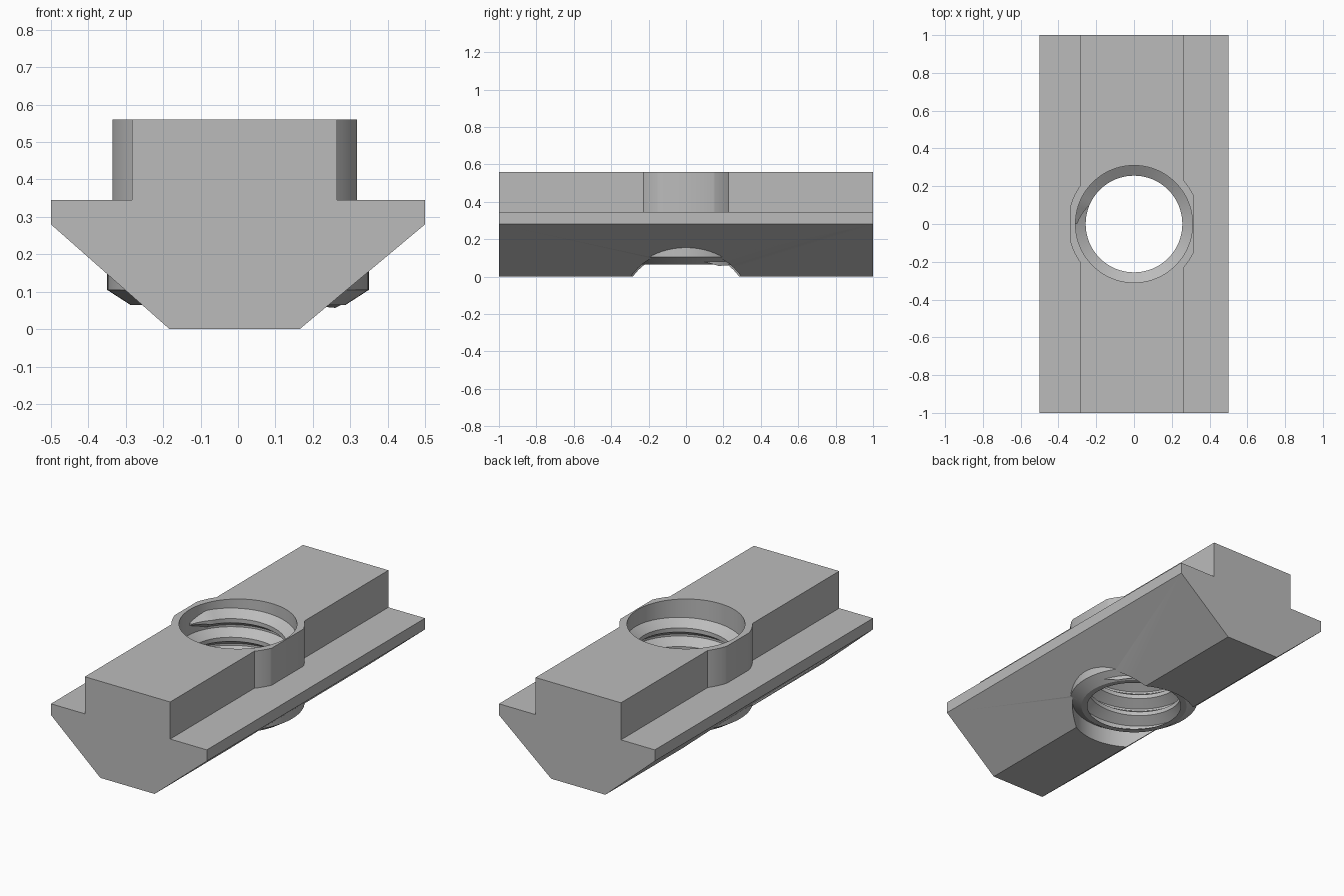
import bpy, bmesh, math

cube = bpy.data.objects.get("Cube")
if cube:
    bpy.data.objects.remove(cube, do_unlink=True)

steel = bpy.data.materials.new("steel_grey")
steel.use_nodes = True
grey = (0.5, 0.5, 0.5, 1)
steel.diffuse_color = grey
steel.node_tree.nodes["Principled BSDF"].inputs["Base Color"].default_value = grey


def make(name, bm):
    bmesh.ops.recalc_face_normals(bm, faces=bm.faces)
    mesh = bpy.data.meshes.new(name)
    bm.to_mesh(mesh)
    bm.free()
    mesh.materials.append(steel)
    obj = bpy.data.objects.new(name, mesh)
    bpy.context.collection.objects.link(obj)
    return obj


def lathe(name, profile, sides=96):
    """Closed solid of revolution from (radius, height) pairs."""
    bm = bmesh.new()
    rings = [[bm.verts.new((r * math.cos(2 * math.pi * i / sides),
                            r * math.sin(2 * math.pi * i / sides), z))
              for i in range(sides)] for r, z in profile]
    for a, b in zip(rings, rings[1:]):
        for i in range(sides):
            j = (i + 1) % sides
            bm.faces.new((a[i], a[j], b[j], b[i]))
    bm.faces.new(rings[0])
    bm.faces.new(rings[-1])
    return make(name, bm)


def combine(target, other, operation):
    """Apply a boolean and discard the helper."""
    mod = target.modifiers.new("combine", 'BOOLEAN')
    mod.operation = operation
    mod.solver = 'EXACT'
    mod.object = other
    bpy.context.view_layer.objects.active = target
    bpy.ops.object.modifier_apply(modifier=mod.name)
    bpy.data.objects.remove(other, do_unlink=True)


def smooth(obj, degrees):
    bpy.ops.object.select_all(action='DESELECT')
    obj.select_set(True)
    bpy.context.view_layer.objects.active = obj
    bpy.ops.object.shade_smooth_by_angle(angle=math.radians(degrees))


# Slot nut body: extruded T profile with sloping flanks
TOP = 0.56
outline = [(-0.183, 0), (0.165, 0), (0.5, 0.28), (0.5, 0.345), (0.265, 0.345),
           (0.265, TOP), (-0.283, TOP), (-0.283, 0.345), (-0.5, 0.345), (-0.5, 0.28)]
bm = bmesh.new()
end = bm.faces.new([bm.verts.new((x, -1, z)) for x, z in outline])
extruded = bmesh.ops.extrude_face_region(bm, geom=[end])["geom"]
bmesh.ops.translate(bm, vec=(0, 2, 0),
                    verts=[v for v in extruded if isinstance(v, bmesh.types.BMVert)])
body = make("nut_body", bm)

# Round relief in the underside, around the collar
combine(body, lathe("relief", [(0.338, -0.1), (0.338, 0.1)]), 'DIFFERENCE')

# Upper boss: cylinder trimmed flat on both sides
boss = lathe("boss", [(0.35, 0.3), (0.35, TOP)])
bm = bmesh.new()
bmesh.ops.create_cube(bm, size=1)
for v in bm.verts:
    v.co.x = 0.318 if v.co.x > 0 else -0.335
    v.co.z += 0.5
combine(boss, make("boss_trim", bm), 'INTERSECT')
combine(body, boss, 'UNION')

# Lower collar with a chamfered rim
combine(body, lathe("collar", [(0.288, 0.065), (0.35, 0.105), (0.35, 0.32)]), 'UNION')

# Through bore, narrowing at the bottom
combine(body, lathe("bore", [(0.256, -0.1), (0.256, 0.066), (0.31, 0.1),
                             (0.31, 0.7)]), 'DIFFERENCE')
smooth(body, 25)

# Internal thread: trapezoid ridge swept along a helix
PITCH, STEPS, START, FINISH = 0.108, 64, 0.1, 0.475
section = [(0.313, -0.05), (0.256, -0.012), (0.256, 0.012), (0.313, 0.05)]
turns = (FINISH - START) / PITCH
count = int(turns * STEPS)
bm = bmesh.new()
rows = []
for i in range(count + 1):
    angle = math.pi + 2 * math.pi * (i - count) / STEPS
    z = START + PITCH * i / STEPS
    fade = min(1, (count - i + 1) / 5, (i + 1) / 5)
    rows.append([bm.verts.new(((0.313 - (0.313 - r) * fade) * math.cos(angle),
                               (0.313 - (0.313 - r) * fade) * math.sin(angle), z + h * fade))
                 for r, h in section])
for a, b in zip(rows, rows[1:]):
    for k in range(4):
        n = (k + 1) % 4
        bm.faces.new((a[k], a[n], b[n], b[k]))
bm.faces.new(rows[0])
bm.faces.new(rows[-1])
smooth(make("internal_thread", bm), 25)
